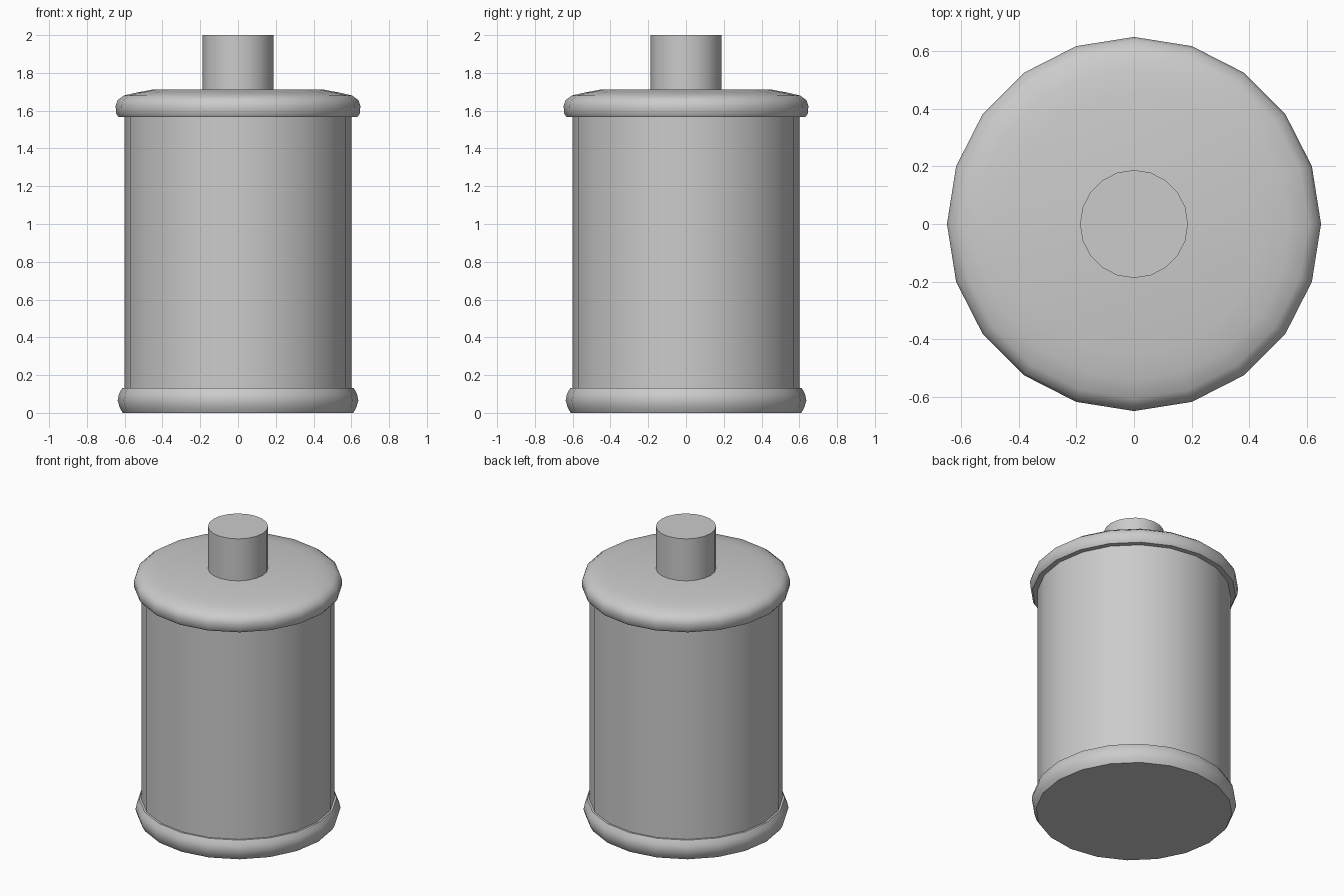
import bpy, bmesh, math

if "Cube" in bpy.data.objects:
    bpy.data.objects.remove(bpy.data.objects["Cube"])

SIDES = 20


def lathe(name, profile, angle=35):
    """Revolve (radius, z) points around z and cap both ends."""
    bm = bmesh.new()
    rings = []
    for r, z in profile:
        rings.append([bm.verts.new((r * math.cos(2 * math.pi * i / SIDES),
                                    r * math.sin(2 * math.pi * i / SIDES), z))
                      for i in range(SIDES)])
    for a, b in zip(rings, rings[1:]):
        for i in range(SIDES):
            j = (i + 1) % SIDES
            bm.faces.new((a[i], a[j], b[j], b[i]))
    bm.faces.new(rings[0][::-1])
    bm.faces.new(rings[-1])
    mesh = bpy.data.meshes.new(name)
    bm.to_mesh(mesh)
    bm.free()
    obj = bpy.data.objects.new(name, mesh)
    bpy.context.collection.objects.link(obj)
    bpy.ops.object.select_all(action='DESELECT')
    obj.select_set(True)
    bpy.context.view_layer.objects.active = obj
    bpy.ops.object.shade_smooth_by_angle(angle=math.radians(angle))
    return obj


# Bulging foot rim
lathe("base_rim", [(0.61, 0), (0.625, 0.025), (0.637, 0.065),
                   (0.63, 0.10), (0.613, 0.132)])

# Straight canister wall
lathe("body", [(0.60, 0.10), (0.60, 1.60)])

# Rounded lid with a shallow slope up to a flat centre
lathe("lid", [(0.633, 1.567), (0.645, 1.585), (0.648, 1.625), (0.638, 1.655),
              (0.605, 1.68), (0.54, 1.695), (0.45, 1.712)])

# Central spout
lathe("neck", [(0.187, 1.70), (0.187, 2.0)])
